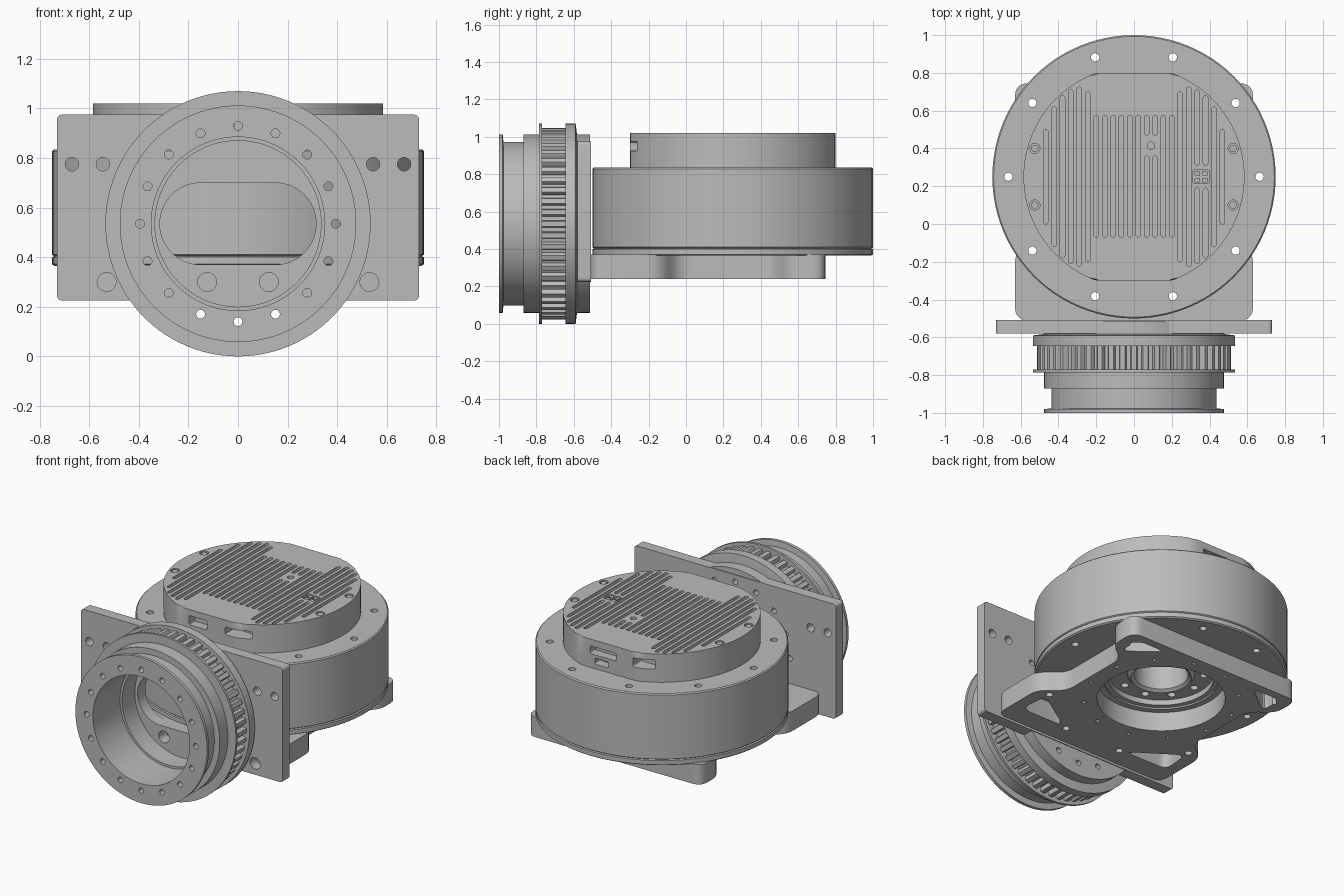
import bpy, bmesh
from math import sin, cos, pi, radians, hypot

old = bpy.data.objects.get("Cube")
if old:
    bpy.data.objects.remove(old)

metal = bpy.data.materials.new("machined_grey")
metal.use_nodes = True
GREY = (0.5, 0.5, 0.5, 1)
metal.diffuse_color = GREY
metal.node_tree.nodes["Principled BSDF"].inputs["Base Color"].default_value = GREY

DRUM_Y = 0.25    # vertical axis of the drum
RING_Z = 0.535   # horizontal axis of the toothed ring


def make(name, bm):
    bmesh.ops.recalc_face_normals(bm, faces=bm.faces)
    mesh = bpy.data.meshes.new(name)
    bm.to_mesh(mesh)
    bm.free()
    ob = bpy.data.objects.new(name, mesh)
    bpy.context.collection.objects.link(ob)
    mesh.materials.append(metal)
    return ob


def prism(bm, outline, a, b, axis="z"):
    """Extrude a 2D outline along z (x, y outline) or y (x, z outline)."""
    def put(p, h):
        return bm.verts.new((p[0], p[1], h) if axis == "z" else (p[0], h, p[1]))
    lo = [put(p, a) for p in outline]
    hi = [put(p, b) for p in outline]
    bm.faces.new(lo)
    bm.faces.new(hi)
    for i in range(len(lo)):
        j = (i + 1) % len(lo)
        bm.faces.new((lo[i], lo[j], hi[j], hi[i]))


def arc(cx, cy, r, start=0, end=360, n=24):
    full = abs(end - start) == 360
    steps = n if full else n + 1
    return [(cx + r * cos(radians(start + (end - start) * i / n)),
             cy + r * sin(radians(start + (end - start) * i / n))) for i in range(steps)]


def rounded(x0, x1, y0, y1, r, n=6):
    return (arc(x1 - r, y1 - r, r, 0, 90, n) + arc(x0 + r, y1 - r, r, 90, 180, n)
            + arc(x0 + r, y0 + r, r, 180, 270, n) + arc(x1 - r, y0 + r, r, 270, 359.9, n))


def soften(points, r, n=5):
    """Round every corner of a polygon with a quadratic curve."""
    out = []
    for i, (x, y) in enumerate(points):
        ends = []
        for qx, qy in (points[i - 1], points[(i + 1) % len(points)]):
            d = hypot(qx - x, qy - y)
            k = min(r, d * 0.45) / d
            ends.append((x + (qx - x) * k, y + (qy - y) * k))
        (ax, ay), (bx, by) = ends
        for s in range(n + 1):
            t = s / n
            u, v, w = (1 - t) ** 2, 2 * t * (1 - t), t * t
            out.append((u * ax + v * x + w * bx, u * ay + v * y + w * by))
    return out


def lathe(name, profile, axis, closed=False, n=96):
    bm = bmesh.new()
    if axis == "z":
        vs = [bm.verts.new((r, DRUM_Y, h)) for r, h in profile]
        centre, direction = (0, DRUM_Y, 0), (0, 0, 1)
    else:
        vs = [bm.verts.new((r, h, RING_Z)) for r, h in profile]
        centre, direction = (0, 0, RING_Z), (0, 1, 0)
    es = [bm.edges.new(p) for p in zip(vs, vs[1:])]
    if closed:
        es.append(bm.edges.new((vs[-1], vs[0])))
    bmesh.ops.spin(bm, geom=vs + es, cent=centre, axis=direction, angle=2 * pi, steps=n)
    bmesh.ops.remove_doubles(bm, verts=bm.verts, dist=1e-4)
    return make(name, bm)


def cutter(shapes, axis="z"):
    bm = bmesh.new()
    for outline, a, b in shapes:
        prism(bm, outline, a, b, axis)
    ob = make("cutter", bm)
    ob.hide_render = True
    return ob


def cut(targets, shapes, axis="z"):
    tool = cutter(shapes, axis)
    for ob in targets:
        mod = ob.modifiers.new("cut", "BOOLEAN")
        mod.operation, mod.solver, mod.object = "DIFFERENCE", "EXACT", tool
        bpy.context.view_layer.objects.active = ob
        bpy.ops.object.modifier_apply(modifier=mod.name)
    bpy.data.objects.remove(tool)


def circle_of(count, radius, cx, cy, offset=0.0):
    return [(cx + radius * cos(2 * pi * (i + offset) / count),
             cy + radius * sin(2 * pi * (i + offset) / count)) for i in range(count)]


# Main drum with seam groove and stepped bore underneath
drum = lathe("drum_housing", [
    (0, 0.58), (0.1, 0.58), (0.16, 0.56), (0.16, 0.4), (0.18, 0.385), (0.2, 0.41), (0.31, 0.41), (0.31, 0.375),
    (0.34, 0.375), (0.34, 0.365), (0.74, 0.365), (0.75, 0.372), (0.75, 0.4),
    (0.742, 0.404), (0.75, 0.41), (0.75, 0.828), (0.743, 0.835), (0, 0.835)], "z")

# Scalloped base plate with triangular windows
right_side = [(0.63, -0.51), (0.63, -0.14), (0.49, -0.04), (0.49, 0.46), (0.63, 0.56), (0.63, 0.745)]
outline = right_side + [(-x, y) for x, y in reversed(right_side)]
bm = bmesh.new()
prism(bm, soften(outline, 0.07), 0.24, 0.37)
base = make("base_plate", bm)
windows = []
for s in (1, -1):
    for tri in ([(0.56, -0.37), (0.54, -0.17), (0.24, -0.37)],
                [(0.55, 0.69), (0.55, 0.53), (0.34, 0.69)]):
        windows.append((soften([(s * x, y) for x, y in tri], 0.06), 0.2, 0.364))
windows.append((arc(0, DRUM_Y, 0.38, n=64), 0.2, 0.45))
cut([base], windows)
cut([base], [(arc(x, y, 0.014, n=10), 0.2, 0.45)
             for x, y in circle_of(12, 0.46, 0, DRUM_Y, 0.5)])

# Bolt circles through the drum and around its hub
cut([drum, base], [(arc(x, y, 0.022, n=16), 0.1, 1.0)
                   for x, y in circle_of(10, 0.665, 0, DRUM_Y)])
cut([drum], [(arc(x, y, 0.024, n=14), 0.3, 0.47)
             for x, y in circle_of(10, 0.255, 0, DRUM_Y)])

# Electronics cap: a disc with flats at front and back
flat = 0.55
bm = bmesh.new()
prism(bm, [(x, DRUM_Y + max(-flat, min(flat, y))) for x, y in arc(0, 0, 0.585, n=120)], 0.82, 1.02)
top_edges = [e for e in bm.edges if all(v.co.z > 1 for v in e.verts)]
bmesh.ops.bevel(bm, geom=top_edges, offset=0.007, segments=1, affect="EDGES")
cap = make("electronics_cap", bm)


# Cooling grooves in the cap
def groove(x, y0, y1):
    return (rounded(x - 0.012, x + 0.012, y0, y1, 0.0118, 4), 0.99, 1.1)


grooves = []
for i in range(10):
    x = -0.2 + i * 0.0445
    spans = [(-0.07, 0.36), (0.47, 0.575)] if i in (6, 7) else [(-0.07, 0.575)]
    grooves += [groove(x, *sp) for sp in spans]
for i, half in enumerate((0.45, 0.475, 0.46, 0.43, 0.37, 0.25)):
    x = 0.245 + i * 0.0445
    grooves.append(groove(-x, DRUM_Y - half, DRUM_Y + half))
    if i in (2, 3):
        grooves += [groove(x, DRUM_Y - half, 0.19), groove(x, 0.31, DRUM_Y + half)]
    else:
        grooves.append(groove(x, DRUM_Y - half, DRUM_Y + half))
grooves.append((rounded(0.31, 0.4, 0.215, 0.285, 0.01), 0.985, 1.1))
grooves.append((arc(0.09, 0.415, 0.02, n=14), 1.0, 1.1))
screws = [(s * 0.525, y) for s in (1, -1) for y in (0.1, 0.4)]
grooves += [(arc(x, y, 0.027, n=20), 1.0, 1.1) for x, y in screws]
cut([cap], grooves)

# Sockets in the two flats
cut([cap], [(rounded(x - w / 2, x + w / 2, z - h / 2, z + h / 2, 0.008, 3), a, b)
            for x, z, w, h, a, b in (
                (-0.08, 0.95, 0.13, 0.06, -0.4, -0.24), (0.2, 0.95, 0.17, 0.05, -0.4, -0.2),
                (0.04, 0.95, 0.19, 0.05, 0.74, 0.9), (-0.24, 0.95, 0.13, 0.06, 0.7, 0.9),
                (0.05, 0.885, 0.1, 0.04, 0.74, 0.9))], "y")

# Cap screws and the small connector
bm = bmesh.new()
for x, y in screws:
    prism(bm, arc(x, y, 0.019, n=16), 0.98, 1.016)
cap_screws = make("cap_screws", bm)
bm = bmesh.new()
for x in (0.335, 0.375):
    for y in (0.232, 0.268):
        prism(bm, rounded(x - 0.014, x + 0.014, y - 0.012, y + 0.012, 0.004, 2), 0.97, 1.015)
connector = make("cap_connector", bm)

# Upright mounting plate with a round boss
bm = bmesh.new()
prism(bm, rounded(-0.73, 0.73, 0.225, 0.975, 0.02), -0.58, -0.508, "y")
plate = make("mounting_plate", bm)
bm = bmesh.new()
prism(bm, arc(0, RING_Z, 0.477, n=96), -0.588, -0.513, "y")
boss = make("mounting_boss", bm)
holes = [(s * x, 0.775, 0.027) for s in (1, -1) for x in (0.545, 0.67)]
holes += [(s * x, 0.3, 0.038) for s in (1, -1) for x in (0.125, 0.53)]
cut([plate, boss], [(arc(x, z, r, n=24), -0.7, -0.4) for x, z, r in holes]
    + [(rounded(-0.315, 0.315, 0.37, 0.7, 0.1645, 16), -0.7, -0.4)], "y")

# Hollow ring: front lip, neck, shoulder, belt seat and two belt flanges
ring = lathe("belt_ring", [
    (0.35, -1), (0.477, -1), (0.477, -0.98), (0.438, -0.976), (0.438, -0.87), (0.477, -0.87),
    (0.477, -0.785), (0.535, -0.785), (0.535, -0.77), (0.485, -0.77), (0.485, -0.645),
    (0.535, -0.645), (0.535, -0.59), (0.47, -0.582), (0.335, -0.582), (0.335, -0.72),
    (0.35, -0.72)], "y", closed=True)
cut([ring, plate, boss], [(arc(x, z, 0.018, n=14), -1.1, -0.4)
                          for x, z in circle_of(16, 0.395, 0, RING_Z)], "y")

# Belt teeth
bm = bmesh.new()
TEETH = 52
for i in range(TEETH):
    mid = 360 * i / TEETH
    tooth = [(r * cos(radians(mid + d)), RING_Z + r * sin(radians(mid + d)))
             for r, d in ((0.475, -2.3), (0.508, -1.9), (0.513, -1.5),
                          (0.513, 1.5), (0.508, 1.9), (0.475, 2.3))]
    prism(bm, tooth, -0.775, -0.64, "y")
teeth = make("belt_teeth", bm)

# Smooth curved walls, keep machined edges crisp
bpy.ops.object.select_all(action="DESELECT")
for ob in (drum, base, cap, cap_screws, connector, plate, boss, ring, teeth):
    ob.select_set(True)
bpy.context.view_layer.objects.active = drum
bpy.ops.object.shade_smooth_by_angle(angle=radians(30))
